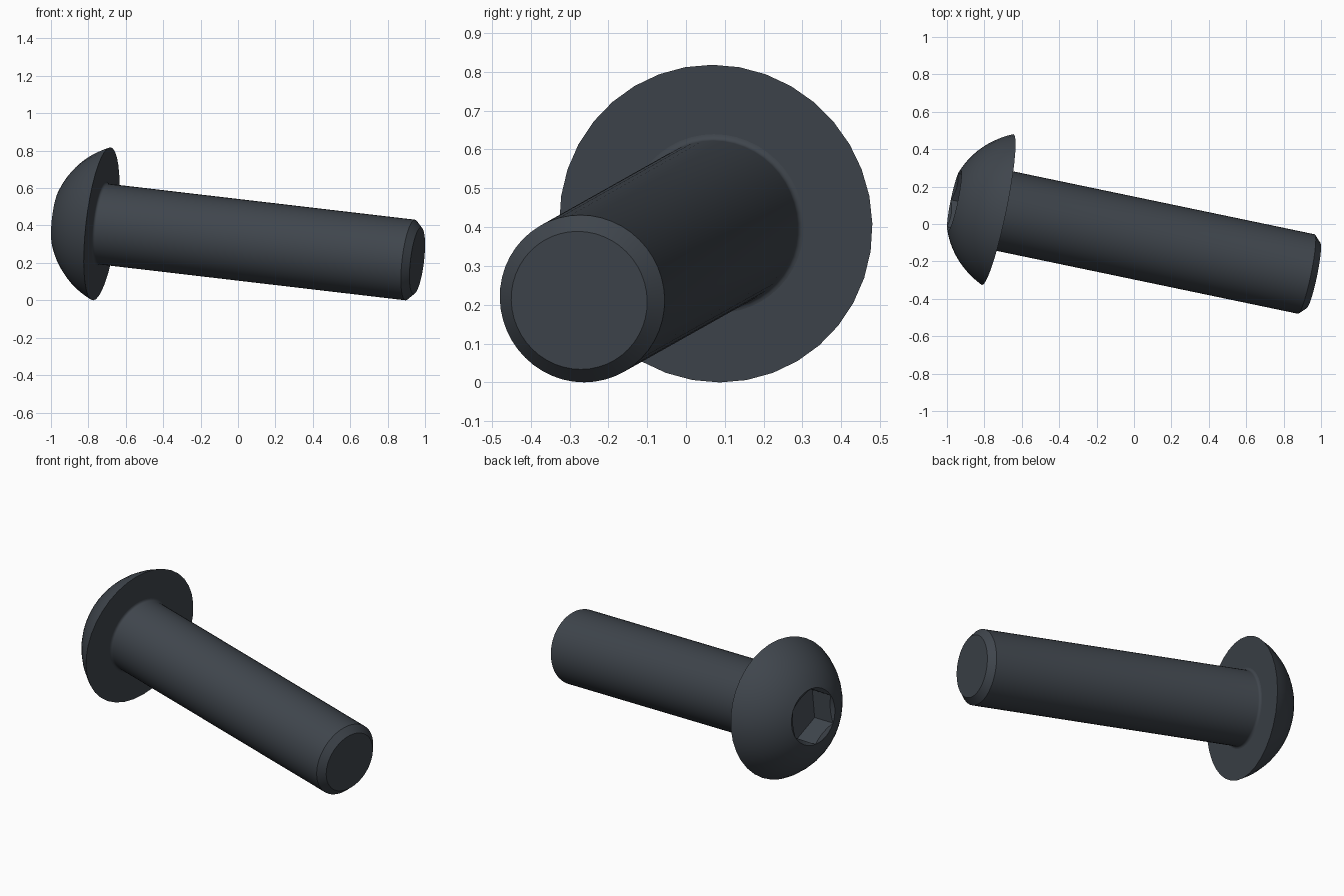
import bpy, bmesh
from math import pi, radians, sin, cos, atan2, hypot, sqrt
from mathutils import Vector, Matrix

cube = bpy.data.objects.get("Cube")
if cube:
    bpy.data.objects.remove(cube, do_unlink=True)

# Main sizes
HEAD_R, HEAD_H = 0.412, 0.2386
SHANK_R, LENGTH, CHAMFER = 0.217, 1.735, 0.038
SOCKET_R, SOCKET_DEPTH = 0.167, 0.152
FILLET = 0.015

# Screw axis runs from the head to the tip; local z follows it
axis = Vector((0.9726, -0.203, -0.114)).normalized()
up = (Vector((0, 0, 1)) - axis * axis.z).normalized()
side = axis.cross(up)
place = Matrix.Translation((-0.729, 0.077, 0.409)) @ Matrix((up, side, axis)).transposed().to_4x4()

steel = bpy.data.materials.new("dark_steel")
steel.use_nodes = True
colour = (0.050, 0.060, 0.073, 1)
steel.diffuse_color = colour
steel.node_tree.nodes["Principled BSDF"].inputs["Base Color"].default_value = colour


def make_object(name, bm):
    bmesh.ops.recalc_face_normals(bm, faces=bm.faces)
    bm.transform(place)
    mesh = bpy.data.meshes.new(name)
    bm.to_mesh(mesh)
    bm.free()
    mesh.materials.append(steel)
    obj = bpy.data.objects.new(name, mesh)
    bpy.context.collection.objects.link(obj)
    return obj


def revolve(name, profile, sides):
    """Spin (radius, height) points around the screw axis."""
    bm = bmesh.new()
    verts = [bm.verts.new((r, 0, z)) for r, z in profile]
    edges = [bm.edges.new(pair) for pair in zip(verts, verts[1:])]
    bmesh.ops.spin(bm, geom=verts + edges, cent=(0, 0, 0), axis=(0, 0, 1),
                   angle=2 * pi, steps=sides)
    bmesh.ops.remove_doubles(bm, verts=bm.verts, dist=1e-5)
    return make_object(name, bm)


def smooth(obj):
    bpy.ops.object.select_all(action="DESELECT")
    obj.select_set(True)
    bpy.context.view_layer.objects.active = obj
    bpy.ops.object.shade_smooth_by_angle(angle=radians(30))


# Head: spherical dome with a conical countersink around the socket
centre = (HEAD_R ** 2 - SOCKET_R ** 2 - HEAD_H ** 2) / (2 * HEAD_H)
dome_r = hypot(HEAD_R, centre)
start = atan2(HEAD_H + centre, SOCKET_R)
end = atan2(centre, HEAD_R)
dome = []
for i in range(11):
    a = start + (end - start) * i / 10
    dome.append((dome_r * cos(a), centre - dome_r * sin(a)))
head = revolve("button_head", [(0, SOCKET_R / sqrt(3) - HEAD_H)] + dome + [(0, 0)], 36)

# Hexagonal socket cutter, corners pointing up and down
bm = bmesh.new()
hexagon = [bm.verts.new(((SOCKET_R - 0.0005) * cos(i * pi / 3),
                         (SOCKET_R - 0.0005) * sin(i * pi / 3),
                         -HEAD_H - 0.1)) for i in range(6)]
face = bm.faces.new(hexagon)
extruded = bmesh.ops.extrude_face_region(bm, geom=[face])["geom"]
bmesh.ops.translate(bm, vec=(0, 0, SOCKET_DEPTH + 0.1),
                    verts=[g for g in extruded if isinstance(g, bmesh.types.BMVert)])
cutter = make_object("socket_cutter", bm)
cutter.hide_render = True

cut = head.modifiers.new("hex_socket", "BOOLEAN")
cut.operation = "DIFFERENCE"
cut.solver = "EXACT"
cut.object = cutter
bpy.context.view_layer.objects.active = head
bpy.ops.object.modifier_apply(modifier=cut.name)
bpy.data.objects.remove(cutter, do_unlink=True)

# Shank: small fillet under the head, plain cylinder, chamfered tip
fillet = [(SHANK_R + FILLET * (1 - sin(a)), FILLET * (1 - cos(a)))
          for a in (i * pi / 8 for i in range(5))]
shank = revolve("shank", fillet + [(SHANK_R, LENGTH - CHAMFER),
                                   (SHANK_R - CHAMFER, LENGTH), (0, LENGTH)], 48)

for part in (head, shank):
    smooth(part)
